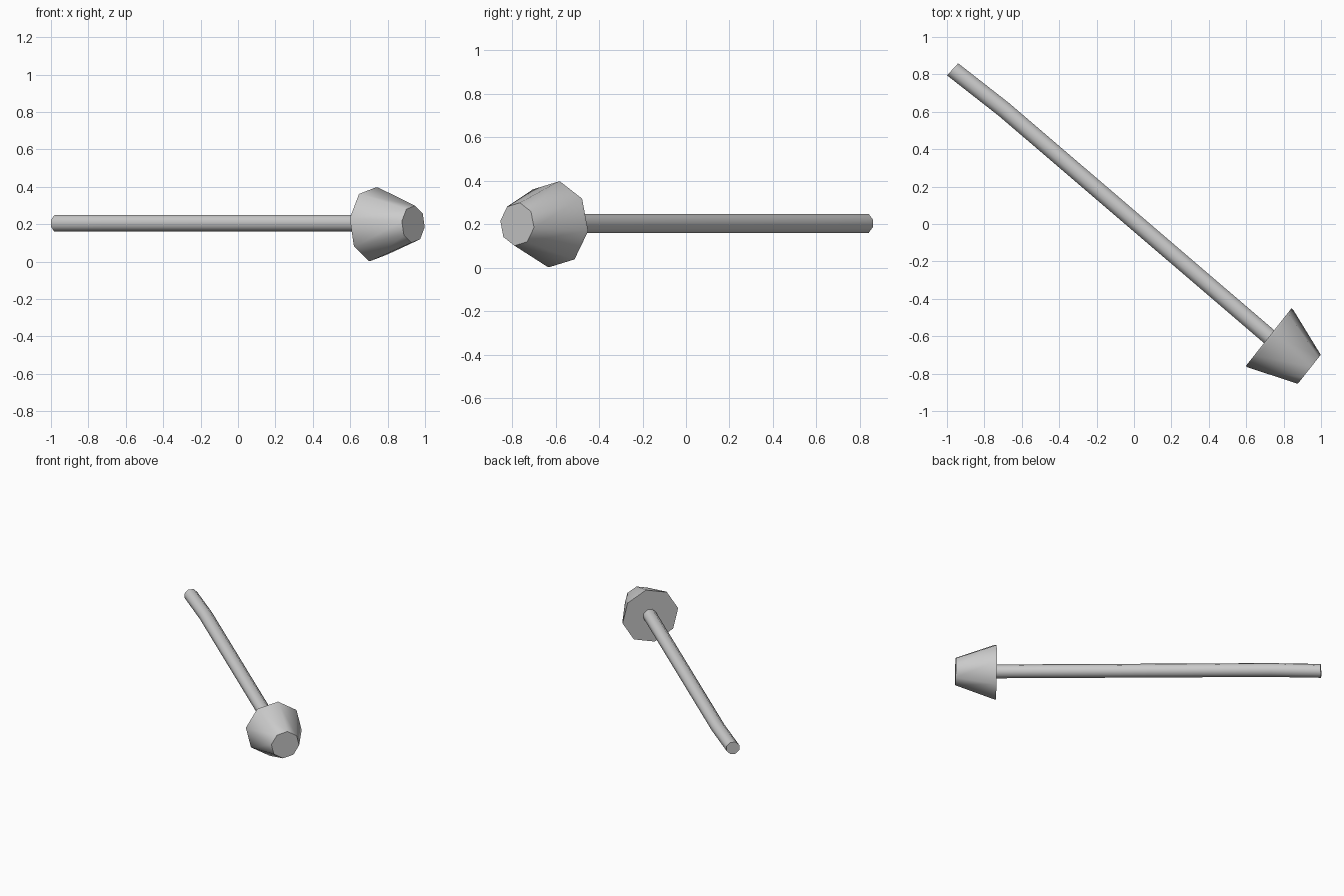
import bpy, math
from mathutils import Vector

if "Cube" in bpy.data.objects:
    bpy.data.objects.remove(bpy.data.objects["Cube"])

SIDES = 8


def lofted(name, rings, phase):
    """Octagonal loft; each ring = (centre, horizontal axis direction, radius)."""
    verts, faces = [], []
    for centre, axis, radius in rings:
        c, a = Vector(centre), Vector(axis).normalized()
        u = Vector((-a.y, a.x, 0))
        for i in range(SIDES):
            t = math.radians(phase) + 2 * math.pi * i / SIDES
            verts.append(c + u * radius * math.cos(t) + Vector((0, 0, radius * math.sin(t))))
    for r in range(len(rings) - 1):
        for i in range(SIDES):
            j = (i + 1) % SIDES
            a, b = r * SIDES, (r + 1) * SIDES
            faces.append((a + j, a + i, b + i, b + j))
    last = (len(rings) - 1) * SIDES
    faces.append(tuple(range(SIDES)))
    faces.append(tuple(reversed(range(last, last + SIDES))))
    mesh = bpy.data.meshes.new(name)
    mesh.from_pydata(verts, [], faces)
    # outward normals
    import bmesh
    bm = bmesh.new()
    bm.from_mesh(mesh)
    bmesh.ops.recalc_face_normals(bm, faces=bm.faces)
    bm.to_mesh(mesh)
    bm.free()
    obj = bpy.data.objects.new(name, mesh)
    bpy.context.collection.objects.link(obj)
    bpy.ops.object.select_all(action='DESELECT')
    bpy.context.view_layer.objects.active = obj
    obj.select_set(True)
    bpy.ops.object.shade_smooth_by_angle(angle=math.radians(50))
    return obj


# Long handle with a slight bend near its free end
lofted("handle", [
    ((-0.97, 0.827, 0.204), (0.735, -0.678, 0), 0.0475),
    ((-0.695, 0.612, 0.204), (0.77, -0.637, 0), 0.0475),
    ((0.735, -0.613, 0.204), (0.76, -0.65, 0), 0.0475),
], 22.5)

# Tapered head with a thin straight rim at the wide end
axis = Vector((0.784, -0.62, 0))
base = Vector((0.72, -0.605, 0.2))
lofted("head", [(base + axis * d, axis, r)
                for d, r in ((0, 0.2), (0.014, 0.198), (0.277, 0.1))], -9)
